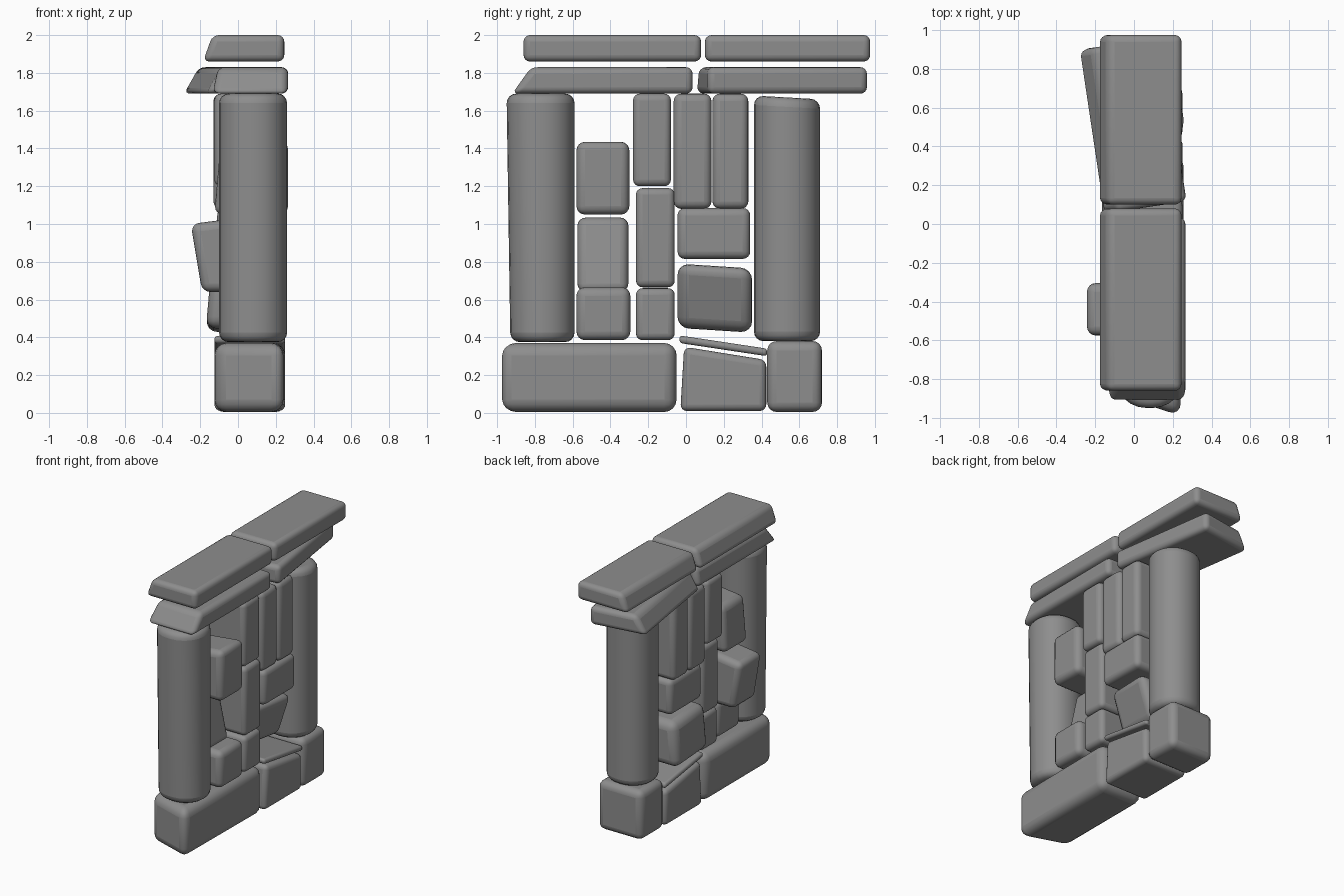
import bpy
import bmesh
import math
from mathutils import Matrix

cube = bpy.data.objects.get("Cube")
if cube:
    bpy.data.objects.remove(cube, do_unlink=True)

# One plain stone colour
GREY = (0.27, 0.27, 0.27, 1)
stone_grey = bpy.data.materials.new("stone_grey")
stone_grey.use_nodes = True
stone_grey.diffuse_color = GREY
bsdf = stone_grey.node_tree.nodes["Principled BSDF"]
bsdf.inputs["Base Color"].default_value = GREY
bsdf.inputs["Roughness"].default_value = 0.9


def stone(name, x, y, z, bevel=0.045, shift=(), pillar_radius=0, turn=0):
    """Rounded block between (min, max) pairs. Each shift is (corner signs, offset);
    a zero sign matches both sides. pillar_radius rounds the upright edges."""
    bm = bmesh.new()
    bmesh.ops.create_cube(bm, size=2)
    spans = (x, y, z)
    for v in bm.verts:
        signs = [round(c) for c in v.co]
        for i, (lo, hi) in enumerate(spans):
            v.co[i] = hi if signs[i] > 0 else lo
        for match, offset in shift:
            if all(m in (0, s) for m, s in zip(match, signs)):
                for i in range(3):
                    v.co[i] += offset[i]
    if pillar_radius:
        edges = [e for e in bm.edges
                 if abs((e.verts[0].co - e.verts[1].co).normalized().z) > 0.8]
        bmesh.ops.bevel(bm, geom=edges, offset=pillar_radius, segments=6, profile=0.5,
                        affect='EDGES')
    if turn:
        centre = [sum(s) / 2 for s in spans]
        bmesh.ops.rotate(bm, verts=bm.verts, cent=centre,
                         matrix=Matrix.Rotation(math.radians(turn), 3, 'Z'))
    bmesh.ops.recalc_face_normals(bm, faces=bm.faces)
    mesh = bpy.data.meshes.new(name)
    bm.to_mesh(mesh)
    bm.free()
    mesh.materials.append(stone_grey)
    ob = bpy.data.objects.new(name, mesh)
    bpy.context.collection.objects.link(ob)
    mod = ob.modifiers.new("soft_edges", 'BEVEL')
    mod.width = bevel
    mod.segments = 4
    mod.limit_method = 'ANGLE'
    mod.angle_limit = math.radians(30)
    bpy.ops.object.select_all(action='DESELECT')
    ob.select_set(True)
    bpy.context.view_layer.objects.active = ob
    bpy.ops.object.shade_smooth_by_angle(angle=math.radians(40))
    return ob


WALL = (-0.125, 0.25)

# Foundation stones
stone("base_front", WALL, (-1.0, -0.05), (0.005, 0.37), 0.065,
      [((-1, -1, 0), (0, 0.13, 0)), ((1, -1, 0), (-0.01, 0.01, 0))])
stone("base_middle", WALL, (-0.03, 0.425), (0.01, 0.35), 0.035,
      [((0, 1, 1), (0, 0, -0.07)), ((0, -1, 1), (0, 0.02, 0))])
stone("base_back", WALL, (0.43, 0.72), (0.005, 0.38), 0.05)
stone("thin_wedge", WALL, (-0.035, 0.43), (0.37, 0.41), 0.018,
      [((0, 1, 0), (0, 0, -0.07))])

# Pillars
stone("pillar_front", (-0.1, 0.26), (-0.95, -0.59), (0.375, 1.69), 0.05,
      [((0, -1, -1), (0, 0.02, 0))], pillar_radius=0.165)
stone("pillar_back", (-0.1, 0.255), (0.36, 0.71), (0.38, 1.68), 0.05,
      [((0, 1, 1), (0, 0, -0.02))], pillar_radius=0.165)

# Infill stones, front column
stone("infill_front_top", (-0.125, 0.265), (-0.58, -0.3), (1.05, 1.44),
      shift=[((-1, 0, 1), (0.03, 0, -0.04))])
stone("infill_front_middle", (-0.19, 0.15), (-0.575, -0.305), (0.64, 1.04),
      shift=[((-1, 0, 1), (-0.06, 0, -0.04)), ((1, 0, 1), (-0.09, 0, 0))])
stone("infill_front_low", (-0.06, 0.26), (-0.58, -0.295), (0.385, 0.665))

# Infill stones, centre column
stone("infill_centre_top", WALL, (-0.28, -0.08), (1.2, 1.69), 0.035)
stone("infill_centre_middle", (-0.1, 0.245), (-0.265, -0.06), (0.665, 1.19), 0.035)
stone("infill_centre_low", (-0.09, 0.245), (-0.265, -0.06), (0.385, 0.66), 0.035)

# Infill stones, back column
for name, y in (("infill_back_top_a", (-0.065, 0.135)), ("infill_back_top_b", (0.14, 0.33))):
    stone(name, (-0.13, 0.25), y, (1.08, 1.69), 0.04)
stone("infill_back_middle", (-0.11, 0.255), (-0.045, 0.34), (0.815, 1.085), 0.04)
stone("infill_back_low", (-0.14, 0.23), (-0.045, 0.35), (0.45, 0.79), 0.06,
      [((0, 1, 0), (0, 0, -0.025)), ((1, 0, -1), (-0.11, 0, 0)),
       ((1, -1, 0), (-0.04, 0, 0)), ((-1, 0, -1), (-0.03, 0, 0))])

# Lintels, the back one swung out of line
stone("lintel_front", (-0.135, 0.265), (-0.92, 0.035), (1.69, 1.83), 0.035,
      [((0, -1, 1), (0, 0.1, 0)), ((-1, 0, 1), (0.03, 0, 0))])
stone("lintel_back", (-0.23, 0.21), (0.08, 0.935), (1.69, 1.83), 0.035,
      [((-1, 0, 1), (0.08, 0, 0))], turn=8.5)

# Capstones
for name, y in (("capstone_front", (-0.86, 0.08)), ("capstone_back", (0.1, 0.975))):
    stone(name, (-0.185, 0.245), y, (1.86, 2.0), 0.035, [((-1, 0, 1), (0.05, 0, 0))])
